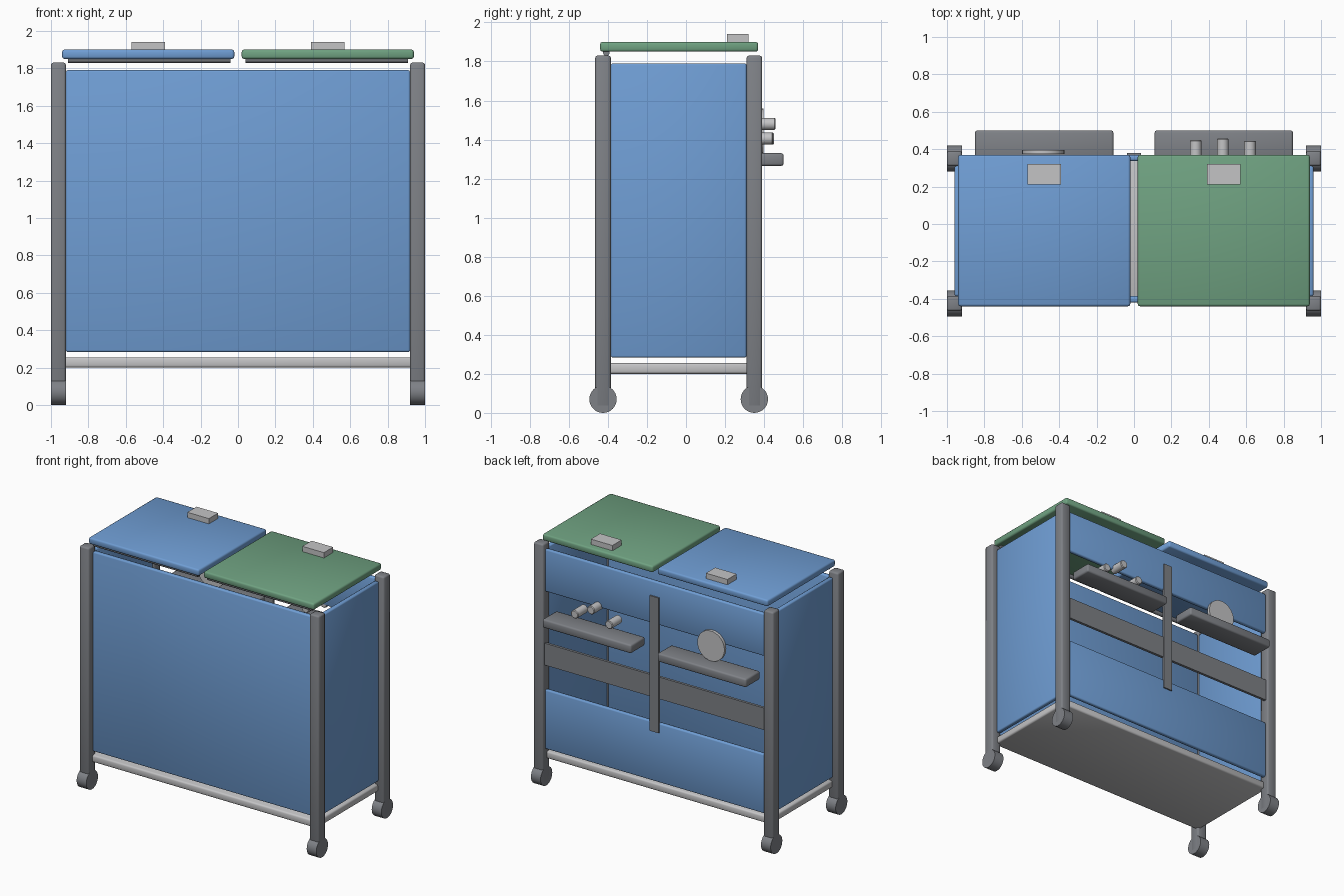
import bpy
import bmesh
from math import radians
from mathutils import Matrix

if "Cube" in bpy.data.objects:
    bpy.data.objects.remove(bpy.data.objects["Cube"], do_unlink=True)


def material(name, rgb):
    m = bpy.data.materials.new(name)
    m.use_nodes = True
    m.diffuse_color = (*rgb, 1)
    m.node_tree.nodes["Principled BSDF"].inputs["Base Color"].default_value = (*rgb, 1)
    return m


BLUE = material("panel blue", (0.16, 0.34, 0.66))
GREEN = material("lid green", (0.16, 0.36, 0.22))
GREY = material("frame grey", (0.21, 0.22, 0.24))
LIGHT = material("light grey", (0.55, 0.55, 0.56))


def finish(name, bm, mat, smooth):
    mesh = bpy.data.meshes.new(name)
    bmesh.ops.recalc_face_normals(bm, faces=bm.faces)
    bm.to_mesh(mesh)
    bm.free()
    mesh.materials.append(mat)
    mesh.polygons.foreach_set("use_smooth", [smooth] * len(mesh.polygons))
    obj = bpy.data.objects.new(name, mesh)
    bpy.context.collection.objects.link(obj)
    return obj


def box(name, xs, ys, zs, mat, bevel=0.0):
    """Box between limits; bevelled boxes get soft shading."""
    spans = [xs, ys, zs]
    centre = [(a + b) / 2 for a, b in spans]
    size = [b - a for a, b in spans]
    bm = bmesh.new()
    bmesh.ops.create_cube(
        bm, size=1, matrix=Matrix.Translation(centre) @ Matrix.Diagonal((*size, 1)))
    if bevel:
        bmesh.ops.bevel(bm, geom=bm.edges[:], offset=bevel, segments=2,
                        profile=0.5, affect='EDGES')
    return finish(name, bm, mat, bevel > 0)


def rod(name, centre, radius, length, axis, mat, bevel=0.0, sides=32):
    """Cylinder lying along the x or y axis."""
    turn = Matrix.Rotation(radians(90), 4, 'Y' if axis == 'x' else 'X')
    bm = bmesh.new()
    bmesh.ops.create_cone(bm, cap_ends=True, segments=sides, radius1=radius,
                          radius2=radius, depth=length,
                          matrix=Matrix.Translation(centre) @ turn)
    if bevel:
        rims = [e for e in bm.edges if any(len(f.verts) > 4 for f in e.link_faces)]
        bmesh.ops.bevel(bm, geom=rims, offset=bevel, segments=1, affect='EDGES')
    obj = finish(name, bm, mat, True)
    # keep the flat end caps crisp
    bpy.ops.object.select_all(action='DESELECT')
    obj.select_set(True)
    bpy.context.view_layer.objects.active = obj
    bpy.ops.object.shade_smooth_by_angle(angle=radians(35))
    return obj


def mirrored(a, b, side):
    return tuple(sorted((a * side, b * side)))


# Corner posts and wheels
for side, label in ((-1, "right"), (1, "left")):
    for y, end in ((-0.425, "front"), (0.35, "back")):
        box(f"{end}_{label}_post", mirrored(0.92, 1.0, side), (y - 0.04, y + 0.04),
            (0.025, 1.83), GREY, 0.012)
        rod(f"{end}_{label}_wheel", (0.96 * side, y, 0.07), 0.07, 0.08, 'x', GREY)

# Base tray
box("base_tray", (-0.95, 0.95), (-0.42, 0.345), (0.2, 0.255), LIGHT, 0.012)

# Front, side and back panels
box("front_panel", (-0.92, 0.92), (-0.42, -0.385), (0.283, 1.79), BLUE, 0.01)
for side, label in ((-1, "right"), (1, "left")):
    box(f"{label}_panel", mirrored(0.925, 0.96, side), (-0.385, 0.31),
        (0.283, 1.79), BLUE, 0.01)
box("upper_back_panel", (-0.92, 0.92), (0.337, 0.37), (1.47, 1.79), BLUE, 0.01)
box("lower_back_panel", (-0.92, 0.92), (0.337, 0.37), (0.283, 0.73), BLUE, 0.01)

# Back rail and centre strip
box("back_rail", (-0.92, 0.92), (0.35, 0.37), (0.915, 1.08), GREY)
box("back_strip", (-0.037, 0.037), (0.362, 0.38), (0.66, 1.68), GREY)

# Lids with hinges and handles, back shelves
for side, label, colour in ((-1, "right", BLUE), (1, "left", GREEN)):
    box(f"{label}_lid", mirrored(0.02, 0.94, side), (-0.44, 0.37),
        (1.85, 1.9), colour, 0.012)
    rod(f"{label}_hinge", (0.475 * side, -0.408, 1.846), 0.017, 0.87, 'x', GREY, sides=16)
    box(f"{label}_handle", mirrored(0.39, 0.57, side), (0.21, 0.32),
        (1.895, 1.94), LIGHT)
    box(f"{label}_shelf", mirrored(0.11, 0.85, side), (0.33, 0.5),
        (1.265, 1.33), GREY, 0.012)

# Pegs and round plate on the back
for i, (x, z, tip) in enumerate(((0.33, 1.405, 0.45), (0.475, 1.48, 0.458),
                                 (0.62, 1.405, 0.445))):
    rod(f"back_peg_{i + 1}", (x, tip - 0.06, z), 0.031, 0.12, 'y', LIGHT, 0.005, 24)
rod("back_disc", (-0.485, 0.385, 1.445), 0.113, 0.022, 'y', LIGHT)
